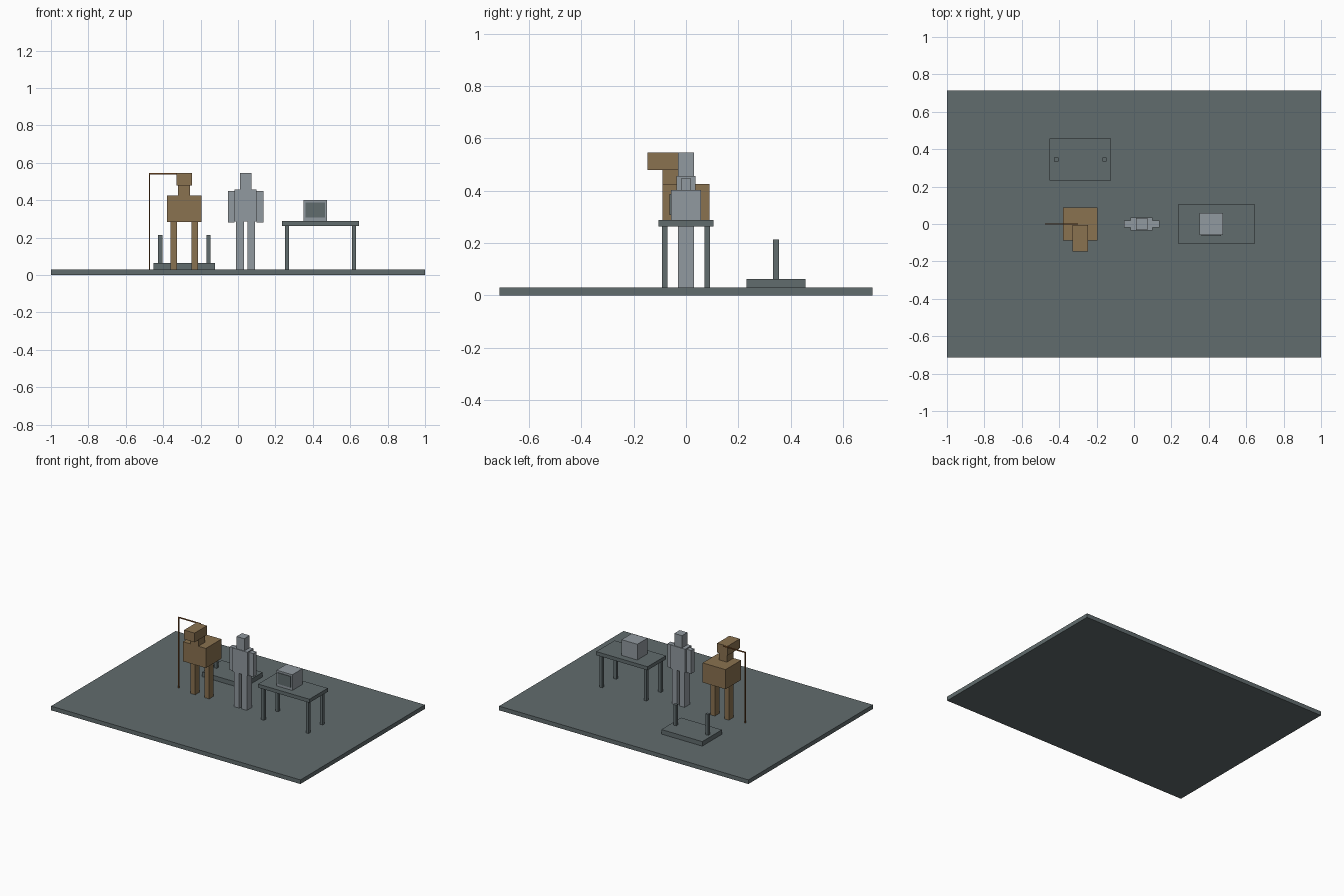
import bpy
import bmesh
from mathutils import Vector

cube = bpy.data.objects.get("Cube")
if cube:
    bpy.data.objects.remove(cube, do_unlink=True)


def make_material(name, r, g, b):
    mat = bpy.data.materials.new(name)
    mat.use_nodes = True
    mat.diffuse_color = (r, g, b, 1)
    mat.node_tree.nodes["Principled BSDF"].inputs["Base Color"].default_value = (r, g, b, 1)
    return mat


slate = make_material("slate grey", 0.12, 0.15, 0.155)
steel = make_material("pale steel", 0.285, 0.32, 0.35)
brown = make_material("warm brown", 0.255, 0.168, 0.08)
copper = make_material("copper brown", 0.26, 0.1, 0.025)


def box(name, mat, x, y, z):
    """Box spanning the given (low, high) range on each axis."""
    bm = bmesh.new()
    bmesh.ops.create_cube(bm, size=1)
    spans = (x, y, z)
    bmesh.ops.scale(bm, vec=Vector([hi - lo for lo, hi in spans]), verts=bm.verts)
    mesh = bpy.data.meshes.new(name)
    bm.to_mesh(mesh)
    bm.free()
    mesh.materials.append(mat)
    obj = bpy.data.objects.new(name, mesh)
    obj.location = [(hi + lo) / 2 for lo, hi in spans]
    bpy.context.collection.objects.link(obj)
    return obj


def pair(name, mat, centre, x, y, z):
    """Left and right copies, with x measured outward from the centre."""
    lo, hi = x
    box("left_" + name, mat, (centre + lo, centre + hi), y, z)
    box("right_" + name, mat, (centre - hi, centre - lo), y, z)


FLOOR = 0.03
box("floor", slate, (-1, 1), (-0.713, 0.713), (0, FLOOR))

# Brown creature on two legs
C = -0.2875
pair("creature_leg", brown, C, (0.038, 0.074), (-0.026, 0.026), (FLOOR, 0.283))
box("creature_body", brown, (C - 0.092, C + 0.092), (-0.089, 0.089), (0.283, 0.425))
box("creature_neck", brown, (C - 0.032, C + 0.032), (-0.089, -0.012), (0.425, 0.478))
box("creature_head", brown, (C - 0.042, C + 0.042), (-0.147, -0.005), (0.478, 0.545))

# Thin pole with an arm reaching to the creature's head
box("pole", copper, (-0.477, -0.47), (-0.0035, 0.0035), (FLOOR, 0.545))
box("pole_arm", copper, (-0.47, -0.3), (-0.0035, 0.0035), (0.538, 0.545))

# Standing figure
F = 0.041
pair("figure_leg", steel, F, (0.01, 0.051), (-0.03, 0.03), (FLOOR, 0.285))
box("figure_torso", steel, (F - 0.059, F + 0.059), (-0.036, 0.036), (0.285, 0.456))
pair("figure_arm", steel, F, (0.059, 0.095), (-0.018, 0.018), (0.28, 0.449))
box("figure_head", steel, (F - 0.031, F + 0.031), (-0.031, 0.031), (0.456, 0.545))

# Table
T = 0.4405
box("table_top", slate, (T - 0.206, T + 0.206), (-0.105, 0.105), (0.262, 0.288))
for side, y in (("front", (-0.092, -0.07)), ("back", (0.07, 0.092))):
    pair(side + "_table_leg", slate, T, (0.168, 0.19), y, (FLOOR, 0.262))

# Monitor with its screen plate
box("monitor", steel, (0.35, 0.476), (-0.058, 0.058), (0.288, 0.402))
box("screen", slate, (0.362, 0.464), (-0.063, -0.058), (0.307, 0.388))

# Low platform with two posts
P = -0.2865
box("platform", slate, (P - 0.164, P + 0.164), (0.232, 0.457), (FLOOR, 0.063))
pair("platform_post", slate, P, (0.117, 0.14), (0.333, 0.355), (0.063, 0.213))
